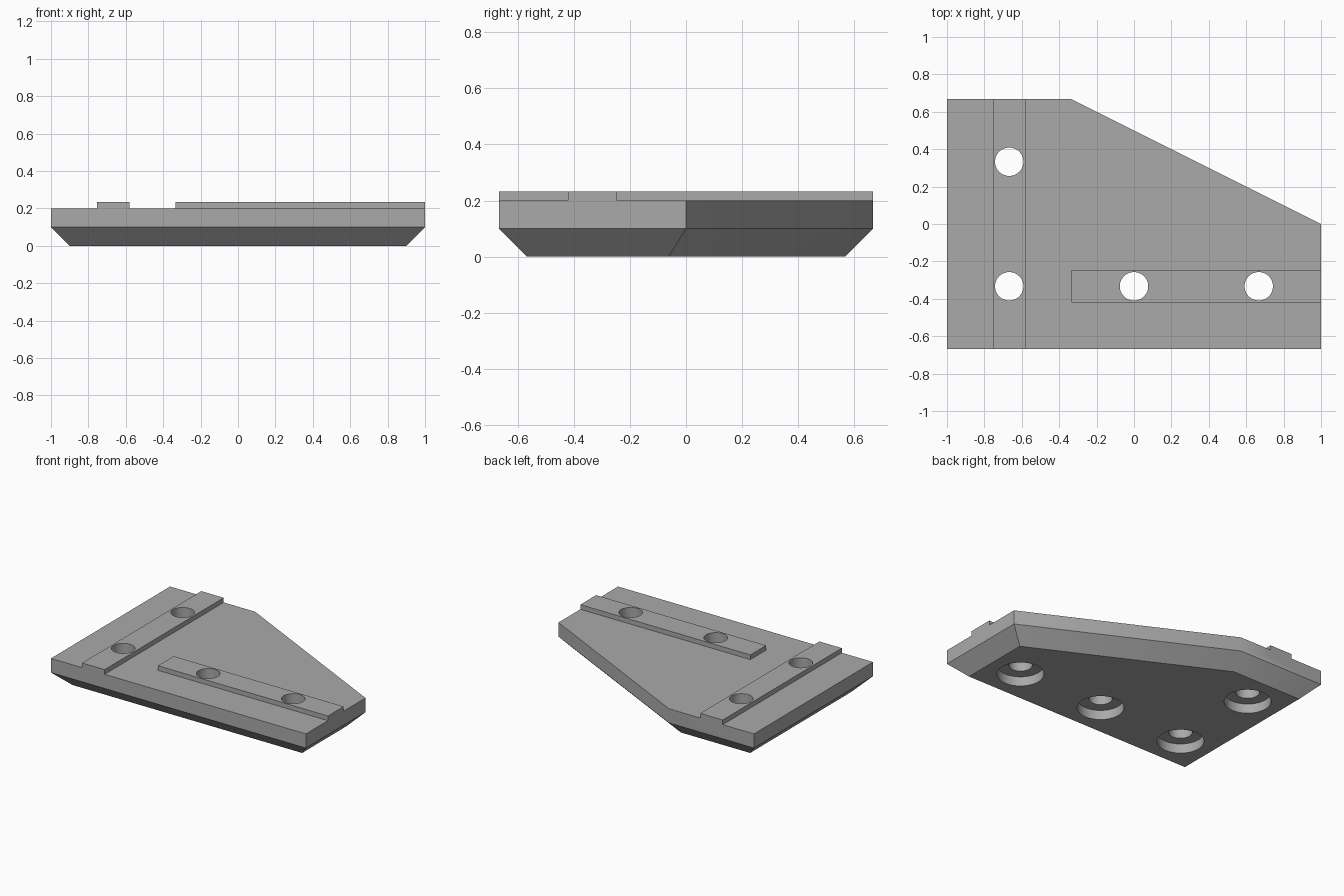
import bpy
import bmesh
import math
from mathutils import Vector

cube = bpy.data.objects.get("Cube")
if cube:
    bpy.data.objects.remove(cube, do_unlink=True)

THICK, CHAMFER, RAIL_TOP, RAIL_HALF = 0.2, 0.1, 0.233, 0.088
HOLE_R, BORE_R, BORE_DEPTH = 0.076, 0.15, 0.067
OUTLINE = [(-1, -0.667), (1, -0.667), (1, 0), (-0.333, 0.667), (-1, 0.667)]
HOLES = [(-0.667, 0.333), (-0.667, -0.333), (0, -0.333), (0.667, -0.333)]

grey = bpy.data.materials.new("plain grey")
grey.use_nodes = True
colour = (0.4, 0.4, 0.4, 1)
grey.diffuse_color = colour
grey.node_tree.nodes["Principled BSDF"].inputs["Base Color"].default_value = colour


def inset(points, d):
    """Move every edge of a counter-clockwise outline inwards by d."""
    result = []
    for i, p in enumerate(points):
        p = Vector(p)
        a = (p - Vector(points[i - 1])).normalized()
        b = (Vector(points[(i + 1) % len(points)]) - p).normalized()
        na, nb = Vector((-a.y, a.x)), Vector((-b.y, b.x))
        result.append(p + (na + nb) * d / (1 + na.dot(nb)))
    return result


def loft(name, layers):
    """Closed solid through stacked (outline, height) layers."""
    bm = bmesh.new()
    rings = [[bm.verts.new((p[0], p[1], z)) for p in pts] for pts, z in layers]
    for low, high in zip(rings, rings[1:]):
        for i in range(len(low)):
            j = (i + 1) % len(low)
            bm.faces.new((low[i], low[j], high[j], high[i]))
    bm.faces.new(rings[0][::-1])
    bm.faces.new(rings[-1])
    mesh = bpy.data.meshes.new(name)
    bm.to_mesh(mesh)
    bm.free()
    obj = bpy.data.objects.new(name, mesh)
    bpy.context.collection.objects.link(obj)
    mesh.materials.append(grey)
    return obj


def rail(name, x0, x1, y0, y1):
    rect = [(x0, y0), (x1, y0), (x1, y1), (x0, y1)]
    return loft(name, [(rect, THICK - 0.05), (rect, RAIL_TOP)])


def circle(cx, cy, r, n=48):
    return [(cx + r * math.cos(math.tau * i / n),
             cy + r * math.sin(math.tau * i / n)) for i in range(n)]


def combine(target, tool, operation):
    """Apply a boolean and discard the tool."""
    mod = target.modifiers.new(tool.name, 'BOOLEAN')
    mod.object, mod.operation, mod.solver = tool, operation, 'EXACT'
    bpy.context.view_layer.objects.active = target
    bpy.ops.object.modifier_apply(modifier=mod.name)
    bpy.data.objects.remove(tool, do_unlink=True)


# Plate with a chamfered underside
plate = loft("mounting_plate", [(inset(OUTLINE, CHAMFER), 0),
                                (OUTLINE, CHAMFER), (OUTLINE, THICK)])

# Raised locating rails on the top
combine(plate, rail("long_rail", -0.667 - RAIL_HALF, -0.667 + RAIL_HALF,
                    -0.667, 0.667), 'UNION')
combine(plate, rail("short_rail", -0.333, 1,
                    -0.333 - RAIL_HALF, -0.333 + RAIL_HALF), 'UNION')

# Screw holes, counterbored from below
for x, y in HOLES:
    wide, narrow = circle(x, y, BORE_R), circle(x, y, HOLE_R)
    cutter = loft("screw_cutter", [(wide, -0.1), (wide, BORE_DEPTH),
                                   (narrow, BORE_DEPTH), (narrow, 0.4)])
    combine(plate, cutter, 'DIFFERENCE')

bpy.ops.object.select_all(action='DESELECT')
plate.select_set(True)
bpy.context.view_layer.objects.active = plate
bpy.ops.object.shade_smooth_by_angle(angle=math.radians(30))
